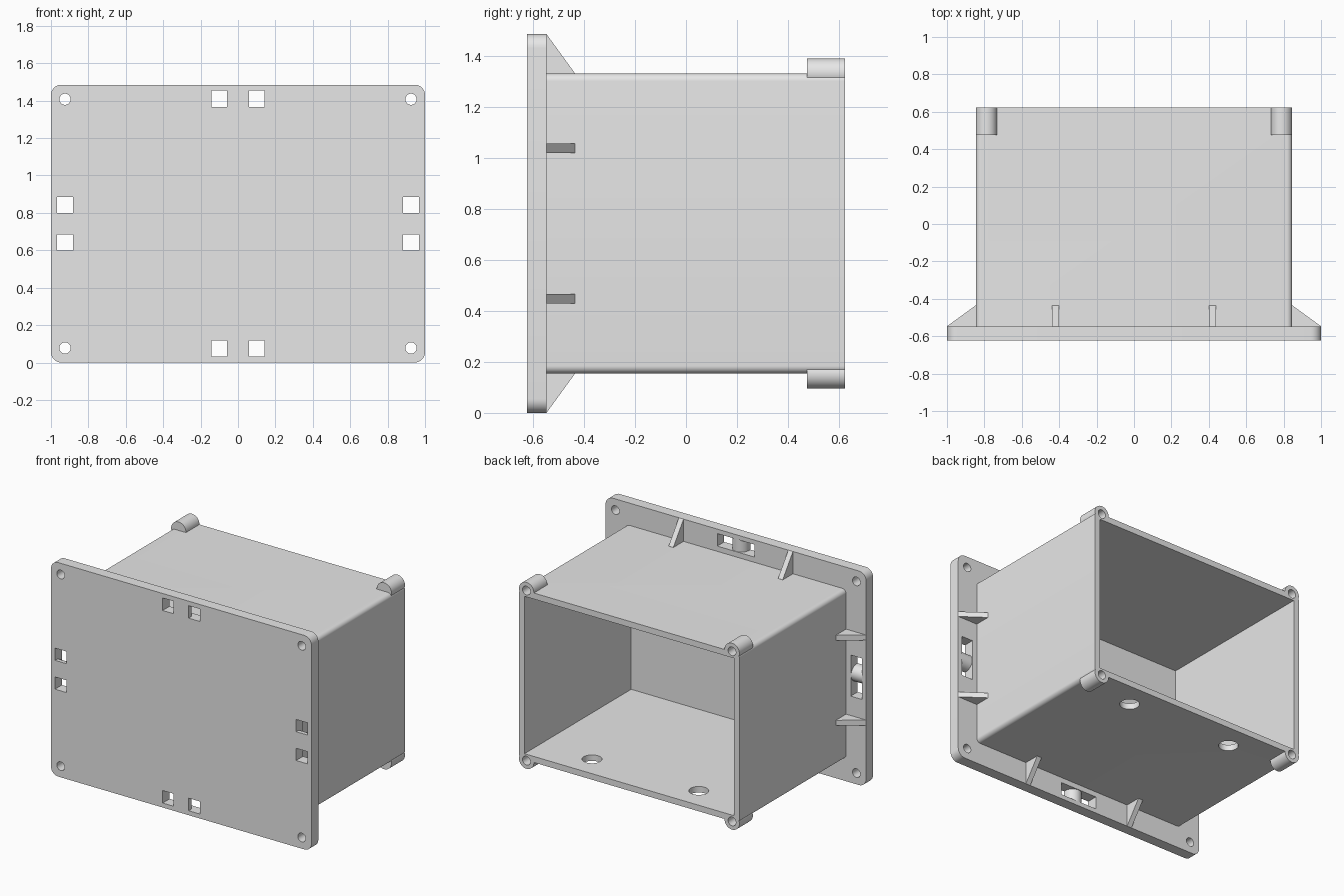
import bpy, bmesh
from math import pi, sin, cos
from mathutils import Vector

old = bpy.data.objects.get("Cube")
if old:
    bpy.data.objects.remove(old, do_unlink=True)

MID = 0.7425                   # height of the enclosure axis
FRONT, BACK = -0.6225, 0.6225  # outer y limits
PLATE_BACK = -0.547
HALF_X, HALF_Z = 0.846, 0.588  # body half sizes
FLANGE = 0.154                 # plate overhang around the body

grey = bpy.data.materials.new("light grey plastic")
grey.diffuse_color = (0.8, 0.8, 0.8, 1)
grey.use_nodes = True
grey.node_tree.nodes["Principled BSDF"].inputs["Base Color"].default_value = (0.8, 0.8, 0.8, 1)


def prism(name, points, sweep):
    """Closed solid made by sweeping a 3D outline along a vector."""
    bm = bmesh.new()
    face = bm.faces.new([bm.verts.new(p) for p in points])
    moved = bmesh.ops.extrude_face_region(bm, geom=[face])["geom"]
    bmesh.ops.translate(bm, vec=sweep, verts=[v for v in moved if isinstance(v, bmesh.types.BMVert)])
    bmesh.ops.recalc_face_normals(bm, faces=bm.faces)
    mesh = bpy.data.meshes.new(name)
    bm.to_mesh(mesh)
    bm.free()
    mesh.materials.append(grey)
    ob = bpy.data.objects.new(name, mesh)
    bpy.context.collection.objects.link(ob)
    return ob


def rounded_block(name, hx, hz, r, y0, y1, steps=8):
    """Rounded rectangle around the axis, swept along y."""
    pts = []
    for k, (sx, sz) in enumerate([(1, 1), (-1, 1), (-1, -1), (1, -1)]):
        for i in range(steps + 1):
            a = (k + i / steps) * pi / 2
            pts.append((sx * (hx - r) + r * cos(a), y0, MID + sz * (hz - r) + r * sin(a)))
    return prism(name, pts, Vector((0, y1 - y0, 0)))


def box(name, hx, hz, y0, y1):
    pts = [(sx * hx, y0, MID + sz * hz) for sx, sz in [(1, 1), (-1, 1), (-1, -1), (1, -1)]]
    return prism(name, pts, Vector((0, y1 - y0, 0)))


def rod(name, x, z, r, y0, y1, n=32):
    pts = [(x + r * cos(2 * pi * i / n), y0, z + r * sin(2 * pi * i / n)) for i in range(n)]
    return prism(name, pts, Vector((0, y1 - y0, 0)))


def combine(ob, other, mode):
    """Apply a boolean and discard the helper."""
    other.hide_render = True
    mod = ob.modifiers.new("bool", "BOOLEAN")
    mod.operation, mod.object, mod.solver = mode, other, "EXACT"
    bpy.context.view_layer.objects.active = ob
    bpy.ops.object.modifier_apply(modifier=mod.name)
    bpy.data.objects.remove(other, do_unlink=True)


corners = [(sx, sz) for sx in (-1, 1) for sz in (-1, 1)]

# Front plate with corner screw holes
plate = rounded_block("front_plate", 1, MID, 0.055, FRONT, PLATE_BACK)
for sx, sz in corners:
    combine(plate, rod("cutter", sx * 0.925, MID + sz * 0.665, 0.03, FRONT - 0.1, PLATE_BACK + 0.1), "DIFFERENCE")

# Body tube with corner bosses
body = rounded_block("body", HALF_X, HALF_Z, 0.03, PLATE_BACK - 0.01, BACK)
for sx, sz in corners:
    combine(body, rod("boss", sx * 0.789, MID + sz * 0.59, 0.057, 0.475, BACK), "UNION")
combine(body, box("cutter", HALF_X - 0.042, HALF_Z - 0.042, FRONT - 0.1, BACK + 0.1), "DIFFERENCE")
for sx, sz in corners:
    combine(body, rod("cutter", sx * 0.789, MID + sz * 0.59, 0.03, 0.5, BACK + 0.1), "DIFFERENCE")

# Two round openings in the bottom wall
for sx in (-1, 1):
    ring = [(sx * 0.41 + 0.063 * cos(i * pi / 16), 0.445 + 0.063 * sin(i * pi / 16), 0.1) for i in range(32)]
    combine(body, prism("cutter", ring, Vector((0, 0, 0.2))), "DIFFERENCE")

# Each side of the flange: a tie slot with a rounded bar, and two gussets
sides = {"left": (1, 0), "right": (-1, 0), "top": (0, 1), "bottom": (0, -1)}
centre = Vector((0, 0, MID))
parts = [plate, body]
for side, (ox, oz) in sides.items():
    out, along = Vector((ox, 0, oz)), Vector((abs(oz), 0, abs(ox)))
    edge = 1 if ox else MID
    wall = edge - FLANGE

    def place(t, y, d):
        return centre + along * t + Vector((0, y, 0)) + out * d

    # Slot outline: two square mouths in front, joined behind a half-round bar
    low, high, r = FRONT - 0.02, PLATE_BACK + 0.02, 0.0575
    arc = [(-r * cos(i * pi / 16), PLATE_BACK - 0.003 - r + r * sin(i * pi / 16)) for i in range(17)]
    outline = [(-0.1425, low), (-r, low)] + arc + [(r, low), (0.1425, low), (0.1425, high), (-0.1425, high)]
    combine(plate, prism("cutter", [place(t, y, edge - 0.118) for t, y in outline], out * 0.087), "DIFFERENCE")

    # Gussets
    offset = 0.295 if ox else 0.42
    for n, s in enumerate((-1, 1), 1):
        t = s * offset - 0.018
        tri = [(PLATE_BACK - 0.01, wall - 0.01), (-0.435, wall - 0.01), (-0.435, wall),
               (PLATE_BACK, edge), (PLATE_BACK - 0.01, edge)]
        parts.append(prism(f"{side}_gusset_{n}", [place(t, y, d) for y, d in tri], along * 0.036))

# Smooth the curved faces, keep hard edges
bpy.ops.object.select_all(action="DESELECT")
for ob in parts:
    ob.select_set(True)
bpy.context.view_layer.objects.active = plate
bpy.ops.object.shade_smooth_by_angle()
